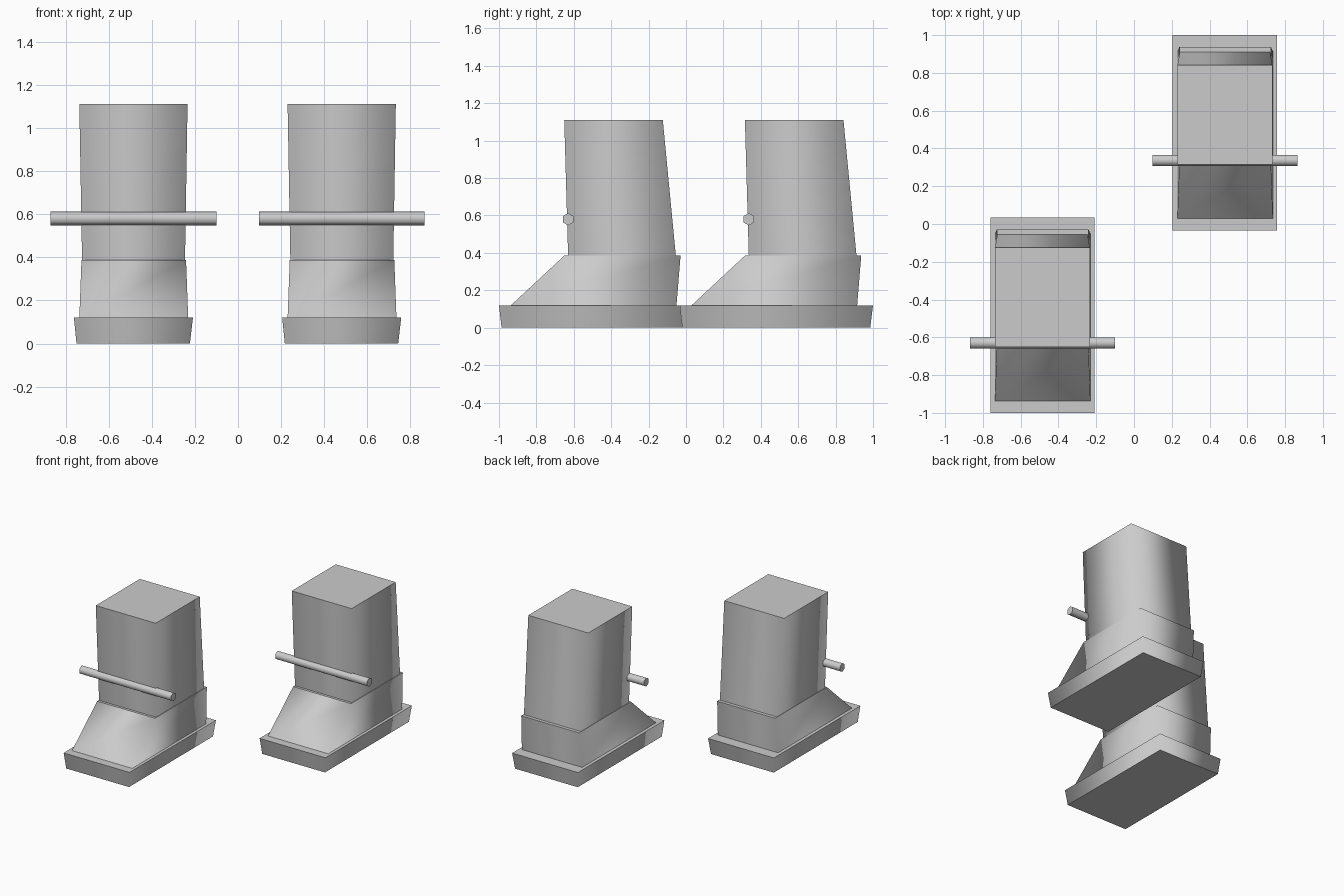
import bpy, bmesh
from math import pi
from mathutils import Matrix

if "Cube" in bpy.data.objects:
    bpy.data.objects.remove(bpy.data.objects["Cube"])


def loft_box(name, lower, upper, offset):
    """Tapered block between two rectangles: (x0, x1, y0, y1, z_front, z_back)."""
    bm = bmesh.new()
    rings = []
    for x0, x1, y0, y1, zf, zb in (lower, upper):
        corners = ((x0, y0, zf), (x1, y0, zf), (x1, y1, zb), (x0, y1, zb))
        rings.append([bm.verts.new(c) for c in corners])
    low, up = rings
    bm.faces.new(low[::-1])
    bm.faces.new(up)
    for i in range(4):
        j = (i + 1) % 4
        # soft shading round the sides, flat caps
        bm.faces.new((low[i], low[j], up[j], up[i])).smooth = True
    return finish(name, bm, offset)


def rod(name, x0, x1, y, z, radius, offset):
    """Six-sided bar along x."""
    bm = bmesh.new()
    bmesh.ops.create_cone(bm, cap_ends=True, segments=6, radius1=radius,
                          radius2=radius, depth=x1 - x0)
    # corners of the hexagon point along y
    bmesh.ops.rotate(bm, verts=bm.verts, matrix=Matrix.Rotation(pi / 2, 3, 'Z'))
    bmesh.ops.rotate(bm, verts=bm.verts, matrix=Matrix.Rotation(pi / 2, 3, 'Y'))
    bmesh.ops.translate(bm, verts=bm.verts, vec=((x0 + x1) / 2, y, z))
    for f in bm.faces:
        f.smooth = len(f.verts) == 4
    return finish(name, bm, offset)


def finish(name, bm, offset):
    mesh = bpy.data.meshes.new(name)
    bm.to_mesh(mesh)
    bm.free()
    obj = bpy.data.objects.new(name, mesh)
    obj.location = offset
    bpy.context.collection.objects.link(obj)
    return obj


def boot(side, offset):
    # Sole, flaring outward toward its top
    loft_box(side + "_sole", (0.217, 0.743, -0.02, 0.985, 0, 0),
             (0.205, 0.757, -0.034, 1.0, 0.12, 0.12), offset)
    # Foot with sloping toe
    loft_box(side + "_foot", (0.23, 0.735, 0.028, 0.915, 0.118, 0.118),
             (0.24, 0.725, 0.317, 0.937, 0.387, 0.387), offset)
    # Shaft, leaning forward at the back
    loft_box(side + "_shaft", (0.243, 0.72, 0.336, 0.912, 0.375, 0.381),
             (0.23, 0.732, 0.315, 0.842, 1.11, 1.11), offset)
    # Bar across the front of the shaft
    rod(side + "_bar", 0.097, 0.866, 0.336, 0.58, 0.033, offset)


boot("right", (0, 0, 0))
boot("left", (-0.966, -0.966, 0))
